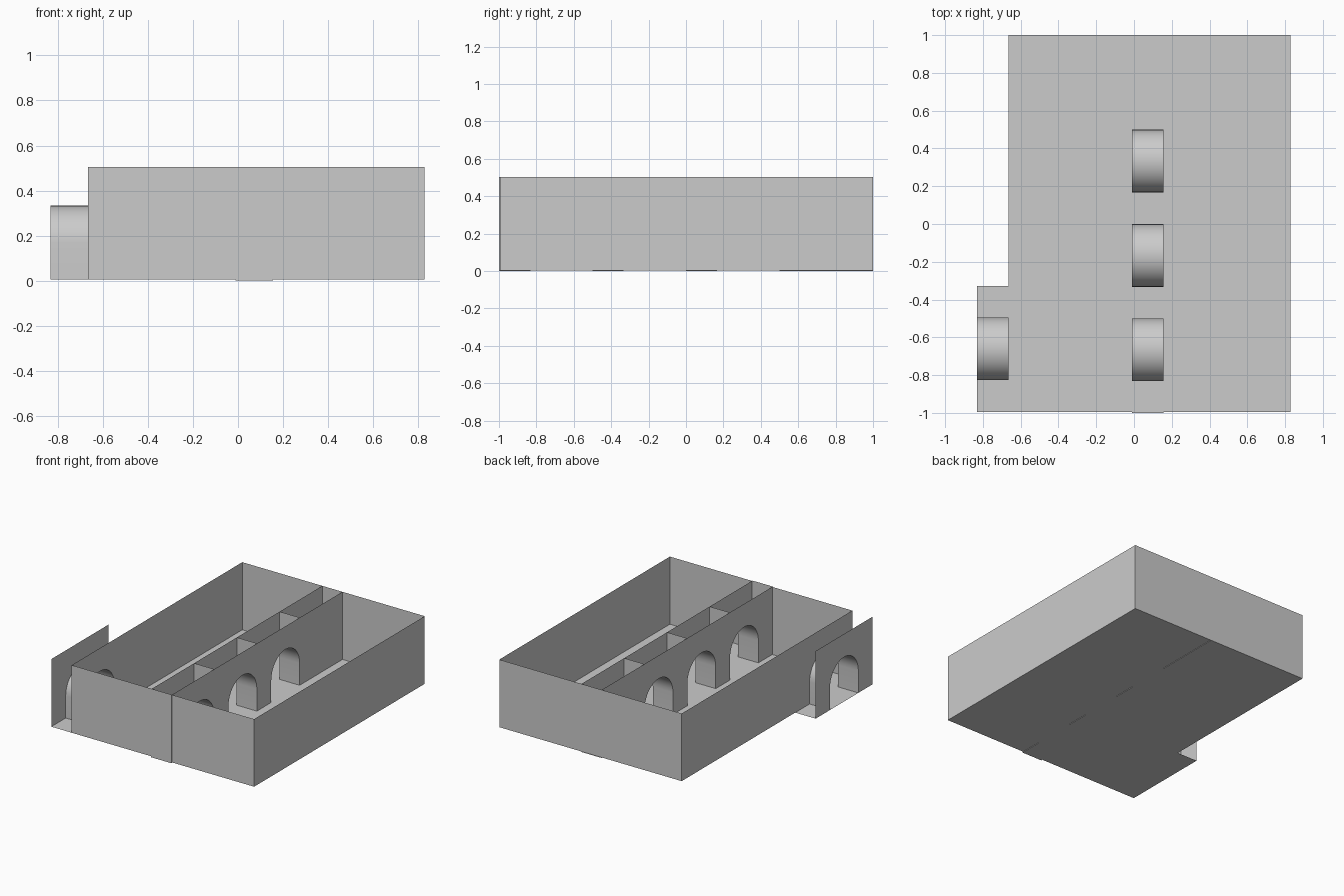
import bpy
from math import pi, cos, sin

if "Cube" in bpy.data.objects:
    bpy.data.objects.remove(bpy.data.objects["Cube"])

X0, X1, XL, XR = -0.01, 0.155, -0.665, 0.828   # passage walls, hall sides
XP = -0.832                                     # outer porch wall
YF, YB, YS = -0.994, 1.0, -0.327                # hall front, back, porch end
FLOOR, TOP = 0.004, 0.504
R, SPRING = 0.166, 0.167                        # arch radius and springing height


def add(name, faces, smooth=False):
    verts, polys = [], []
    for f in faces:
        polys.append(range(len(verts), len(verts) + len(f)))
        verts += f
    me = bpy.data.meshes.new(name)
    me.from_pydata(verts, [], [list(p) for p in polys])
    ob = bpy.data.objects.new(name, me)
    bpy.context.collection.objects.link(ob)
    if smooth:
        bpy.ops.object.select_all(action='DESELECT')
        ob.select_set(True)
        bpy.context.view_layer.objects.active = ob
        bpy.ops.object.mode_set(mode='EDIT')
        bpy.ops.mesh.select_all(action='SELECT')
        bpy.ops.mesh.remove_doubles(threshold=1e-5)
        bpy.ops.mesh.normals_make_consistent()
        bpy.ops.object.mode_set(mode='OBJECT')
        bpy.ops.object.shade_smooth_by_angle()
    return ob


def floor(name, xa, xb, ya, yb, z):
    add(name, [[(xa, ya, z), (xb, ya, z), (xb, yb, z), (xa, yb, z)]])


def cross_wall(name, xa, xb, y, za=FLOOR, zb=TOP):
    add(name, [[(xa, y, za), (xb, y, za), (xb, y, zb), (xa, y, zb)]])


def arch(yc, z0):
    """Arch outline in (y, z) from low y to high y."""
    curve = [(yc - R * cos(pi * i / 20), SPRING + R * sin(pi * i / 20))
             for i in range(21)]
    return [(yc - R, z0)] + curve + [(yc + R, z0)]


def side_wall(name, x, ya, yb, centres=(), za=FLOOR, zb=TOP):
    """Wall along y with arched openings reaching the floor."""
    outline = [(ya, za)]
    for c in centres:
        outline += arch(c, za)
    outline += [(yb, za), (yb, zb), (ya, zb)]
    add(name, [[(x, y, z) for y, z in outline]])


def tunnel(name, xa, xb, yc, z0=FLOOR):
    p = arch(yc, z0)
    add(name, [[(xa, *a), (xb, *a), (xb, *b), (xa, *b)]
               for a, b in zip(p, p[1:])], smooth=True)


# Hall floor and outer walls
floor("hall_floor", XL, XR, YF, YB, FLOOR)
cross_wall("front_wall", XL, XR, YF)
cross_wall("back_wall", XL, XR, YB)
side_wall("right_wall", XR, YF, YB)
side_wall("left_wall", XL, YF, YB, [-0.66])

# Side porch with its arched passage
floor("porch_floor", XP, XL, YF, YS, FLOOR)
side_wall("porch_wall", XP, YF, YS, [-0.66])
tunnel("porch_tunnel", XP, XL, -0.66)

# Double central wall: base, front end, arched walls
CENTRES = [-0.666, -0.167, 0.333]
floor("central_base", X0, X1, -1, YB, 0)
cross_wall("central_front", X0, X1, -1, 0, TOP)
for name, x in (("central_wall_left", X0), ("central_wall_right", X1)):
    side_wall(name, x, -1, YB, CENTRES, za=0)

# Barrel tunnels and full-height partitions between the central walls
for i, c in enumerate(CENTRES):
    tunnel(f"central_tunnel_{i}", X0, X1, c, 0)
    cross_wall(f"partition_{i}", X0, X1, c + R + 0.002, 0)
